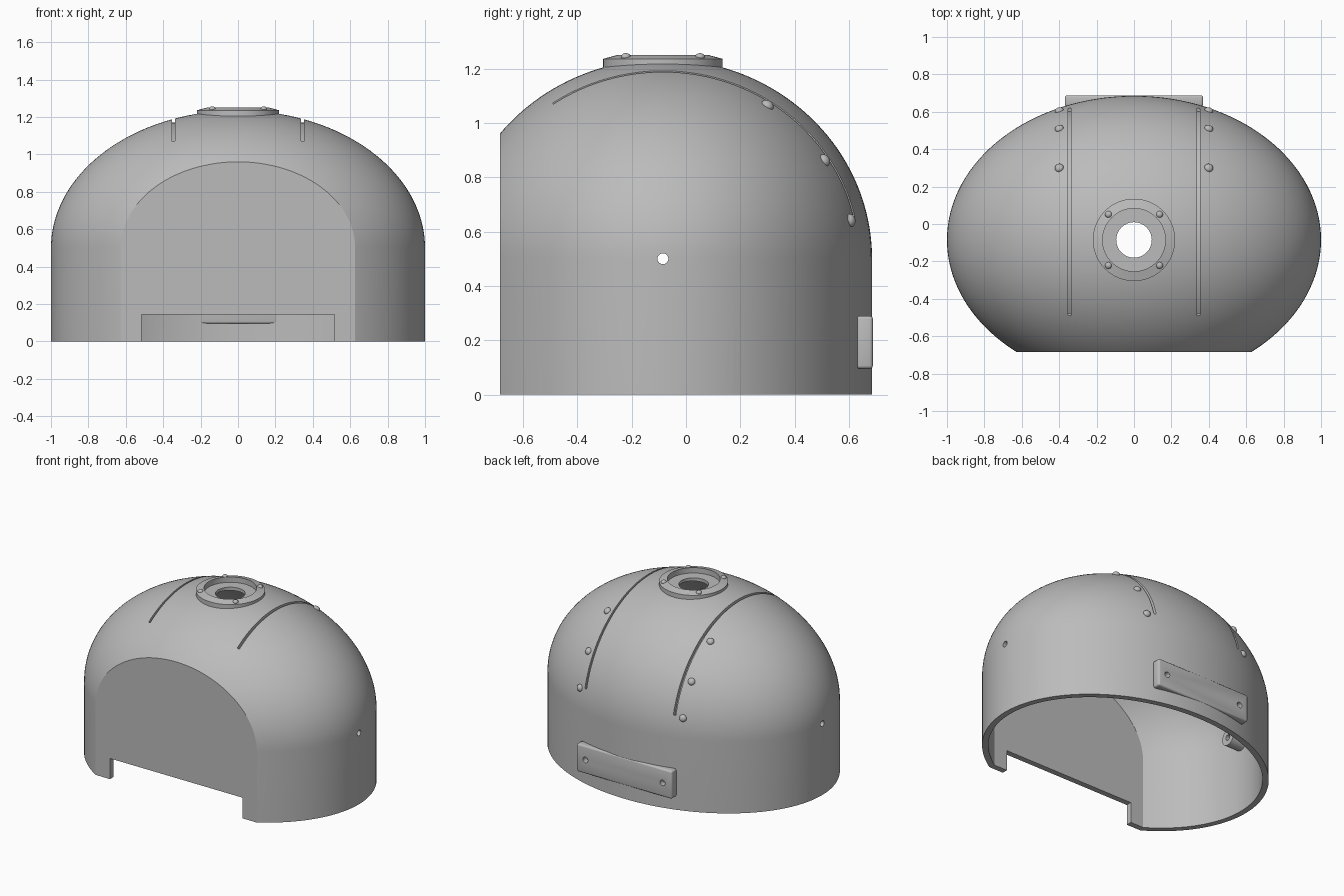
import bpy, bmesh, math
from mathutils import Vector, Matrix

if "Cube" in bpy.data.objects:
    bpy.data.objects.remove(bpy.data.objects["Cube"], do_unlink=True)

CY, WALL_Z, FRONT = -0.085, 0.5, -0.685      # dome centre, top of straight wall, front cut
A, B, C, T = 1.0, 0.77, 0.735, 0.04          # ellipsoid radii and shell thickness

grey = bpy.data.materials.new("plain grey")
grey.use_nodes = True
grey.diffuse_color = (0.5, 0.5, 0.5, 1)
grey.node_tree.nodes["Principled BSDF"].inputs["Base Color"].default_value = (0.5, 0.5, 0.5, 1)


def finish(name, bm):
    bmesh.ops.recalc_face_normals(bm, faces=bm.faces)
    mesh = bpy.data.meshes.new(name)
    bm.to_mesh(mesh)
    bm.free()
    mesh.materials.append(grey)
    ob = bpy.data.objects.new(name, mesh)
    bpy.context.collection.objects.link(ob)
    return ob


def lathe(profile, steps=128, closed=False):
    bm = bmesh.new()
    vs = [bm.verts.new((r, 0, z)) for r, z in profile]
    pairs = list(zip(vs, vs[1:])) + ([(vs[-1], vs[0])] if closed else [])
    es = [bm.edges.new(p) for p in pairs]
    bmesh.ops.spin(bm, geom=vs + es, axis=(0, 0, 1), cent=(0, 0, 0),
                   angle=math.tau, steps=steps)
    bmesh.ops.remove_doubles(bm, verts=bm.verts, dist=1e-4)
    return bm


def place(bm, loc, direction=(0, 0, 1)):
    turn = Vector((0, 0, 1)).rotation_difference(Vector(direction)).to_matrix().to_4x4()
    bm.transform(Matrix.Translation(loc) @ turn)
    return bm


def cylinder(r, depth, loc, direction=(0, 0, 1)):
    bm = bmesh.new()
    bmesh.ops.create_cone(bm, cap_ends=True, segments=32, radius1=r, radius2=r, depth=depth)
    return place(bm, loc, direction)


def box(lo, hi):
    bm = bmesh.new()
    bmesh.ops.create_cube(bm, size=1)
    lo, hi = Vector(lo), Vector(hi)
    bm.transform(Matrix.Translation((lo + hi) / 2) @ Matrix.Diagonal((*(hi - lo), 1)))
    return bm


def cut(ob, bm):
    cutter = finish("cutter", bm)
    mod = ob.modifiers.new("cut", 'BOOLEAN')
    mod.operation, mod.solver, mod.object = 'DIFFERENCE', 'EXACT', cutter
    bpy.context.view_layer.update()
    graph = bpy.context.evaluated_depsgraph_get()
    mesh = bpy.data.meshes.new_from_object(ob.evaluated_get(graph))
    ob.modifiers.clear()
    ob.data = mesh
    bpy.data.objects.remove(cutter, do_unlink=True)


def dome_solid(inset, floor):
    # straight wall with an ellipsoid cap, sliced flat at the front
    a, b, c = A - inset, B - inset, C - inset
    arc = [math.pi / 2 * i / 40 for i in range(41)]
    bm = lathe([(0, floor), (1, floor)]
               + [(math.cos(t), WALL_Z + c * math.sin(t)) for t in arc])
    bm.transform(Matrix.Translation((0, CY, 0)) @ Matrix.Diagonal((a, b, 1, 1)))
    bmesh.ops.bisect_plane(bm, geom=bm.verts[:] + bm.edges[:] + bm.faces[:],
                           plane_co=(0, FRONT + inset, 0), plane_no=(0, -1, 0), clear_outer=True)
    bmesh.ops.holes_fill(bm, edges=[e for e in bm.edges if e.is_boundary], sides=0)
    return bm


def groove(x):
    # thin curved slab that follows the dome at a constant x
    k = math.sqrt(1 - x * x)
    start, end = math.asin(-0.56), math.asin(0.975)
    angles = [start + (end - start) * i / 48 for i in range(49)]

    def curve(off):
        return [(CY + (B * k + off) * math.sin(t), WALL_Z + (C * k + off) * math.cos(t))
                for t in angles]
    bm = bmesh.new()
    low, high = curve(-0.02), curve(0.05)
    rows = [[bm.verts.new((x + dx, y, z)) for dx, (y, z) in
             ((-0.008, p), (0.008, p), (0.008, q), (-0.008, q))] for p, q in zip(low, high)]
    for r, s in zip(rows, rows[1:]):
        for i in range(4):
            j = (i + 1) % 4
            bm.faces.new((r[i], r[j], s[j], s[i]))
    bm.faces.new(rows[0])
    bm.faces.new(rows[-1])
    return bm


def rivet(name, loc, normal, r, h):
    bm = bmesh.new()
    bmesh.ops.create_uvsphere(bm, u_segments=20, v_segments=12, radius=1)
    bm.transform(Matrix.Diagonal((r, r, h, 1)))
    return finish(name, place(bm, loc, normal))


# Hollow shell with a notch under the front wall
shell = finish("shell", dome_solid(0, 0))
cut(shell, dome_solid(T, -0.1))
cut(shell, box((-0.515, -0.9, -0.1), (0.515, -0.6, 0.145)))

# Top opening with a stepped recess
cut(shell, cylinder(0.17, 0.2, (0, CY, 1.312)))
cut(shell, cylinder(0.095, 0.5, (0, CY, 1.2)))

parts = [shell]
for side, tag in ((1, "left"), (-1, "right")):
    cut(shell, groove(side * 0.345))
    # Pivot hole and its inner boss
    cut(shell, cylinder(0.02, 0.3, (side, CY, 0.5), (1, 0, 0)))
    boss = lathe([(0.02, 0), (0.055, 0), (0.055, 0.125), (0.02, 0.125)], 32, True)
    parts.append(finish(tag + "_pivot_boss", place(boss, (side * 0.975, CY, 0.5), (-side, 0, 0))))
    # Holes along the lower rim
    for y in (0.17, 0.54):
        x = side * math.sqrt(1 - ((y - CY) / B) ** 2)
        cut(shell, cylinder(0.024, 0.2, (x, y, 0.073), (x, (y - CY) / B ** 2, 0)))
    # Rivets beside each groove
    for i, y in enumerate((0.3, 0.51, 0.605)):
        x = side * 0.4
        h = math.sqrt(1 - x * x - ((y - CY) / B) ** 2)
        n = Vector((x, (y - CY) / B ** 2, h / C))
        parts.append(rivet(f"{tag}_rivet_{i + 1}", (x, y, WALL_Z + C * h), n, 0.024, 0.018))

# Flange ring and its rivets
ring = lathe([(0.168, 1.19), (0.22, 1.19), (0.22, 1.236), (0.168, 1.25)], 64, True)
parts.append(finish("top_flange", place(ring, (0, CY, 0))))
for i in range(4):
    t = math.pi / 4 + i * math.pi / 2
    loc = (0.193 * math.cos(t), CY + 0.193 * math.sin(t), 1.243)
    parts.append(rivet(f"flange_rivet_{i + 1}", loc, (0, 0, 1), 0.018, 0.014))

# Back plate with two screw holes
bm = box((-0.37, 0.628, 0.095), (0.37, 0.688, 0.29))
bmesh.ops.bevel(bm, geom=bm.edges[:], offset=0.012, segments=3, profile=0.5, affect='EDGES')
plate = finish("back_plate", bm)
for x in (-0.3, 0.3):
    cut(plate, cylinder(0.02, 0.2, (x, 0.7, 0.193), (0, 1, 0)))
parts.append(plate)

# Smooth shading with crisp edges
bpy.ops.object.select_all(action='DESELECT')
for ob in parts:
    ob.select_set(True)
bpy.context.view_layer.objects.active = shell
bpy.ops.object.shade_smooth_by_angle(angle=math.radians(30))
